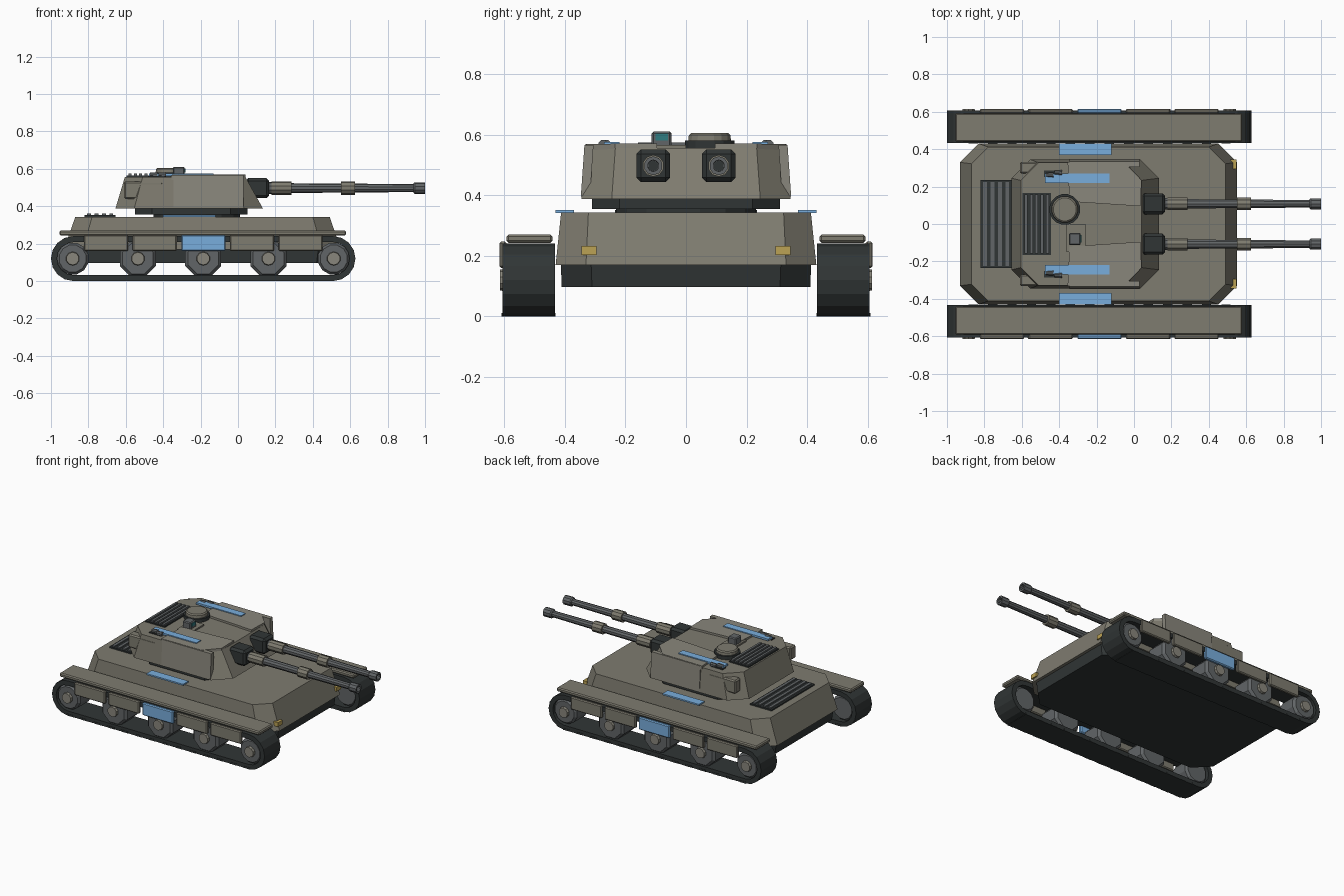
import bpy, bmesh
from math import cos, sin, pi
from mathutils import Vector

if "Cube" in bpy.data.objects:
    bpy.data.objects.remove(bpy.data.objects["Cube"])


def material(name, r, g, b):
    m = bpy.data.materials.new(name)
    m.diffuse_color = (r, g, b, 1)
    m.use_nodes = True
    m.node_tree.nodes["Principled BSDF"].inputs["Base Color"].default_value = m.diffuse_color
    return m


TAN = material("tan_armour", 0.21, 0.2, 0.16)
LIGHT = material("light_armour", 0.25, 0.24, 0.2)
DARK = material("dark_rubber", 0.03, 0.036, 0.036)
METAL = material("gun_metal", 0.12, 0.13, 0.135)
BLUE = material("blue_marking", 0.19, 0.42, 0.72)
AMBER = material("amber_lamp", 0.5, 0.36, 0.09)
TEAL = material("teal_glass", 0.03, 0.2, 0.22)


def loft(name, rings, mat, closed=False):
    """Skin equal-sized rings of points; cap the ends unless closed on itself."""
    bm = bmesh.new()
    vs = [[bm.verts.new(p) for p in ring] for ring in rings]
    n = len(vs[0])
    pairs = list(zip(vs, vs[1:])) + ([(vs[-1], vs[0])] if closed else [])
    for a, b in pairs:
        for i in range(n):
            j = (i + 1) % n
            bm.faces.new((a[i], a[j], b[j], b[i]))
    if not closed:
        bm.faces.new(vs[0])
        bm.faces.new(vs[-1])
    bmesh.ops.recalc_face_normals(bm, faces=bm.faces)
    me = bpy.data.meshes.new(name)
    bm.to_mesh(me)
    bm.free()
    me.materials.append(mat)
    ob = bpy.data.objects.new(name, me)
    bpy.context.collection.objects.link(ob)
    return ob


def box(name, x, y, z, mat, bevel=0.0):
    """Box from (min, max) ranges."""
    ring = lambda h: [(x[0], y[0], h), (x[1], y[0], h), (x[1], y[1], h), (x[0], y[1], h)]
    ob = loft(name, [ring(z[0]), ring(z[1])], mat)
    if bevel:
        mod = ob.modifiers.new("bevel", "BEVEL")
        mod.width, mod.segments = bevel, 1
    return ob


def lathe(name, centre, axis, steps, mat, n=12):
    """Turned part: steps are (distance along axis, radius)."""
    rings = []
    for d, r in steps:
        ring = []
        for i in range(n):
            a = 2 * pi * (i + 0.5) / n
            u, v = r * cos(a), r * sin(a)
            off = {"x": (d, u, v), "y": (u, d, v), "z": (u, v, d)}[axis]
            ring.append(Vector(centre) + Vector(off))
        rings.append(ring)
    return loft(name, rings, mat)


def octagon(x0, x1, y, c, z):
    """Plan outline with chamfered corners."""
    return [(x0 + c, -y, z), (x1 - c, -y, z), (x1, c - y, z), (x1, y - c, z),
            (x1 - c, y, z), (x0 + c, y, z), (x0, y - c, z), (x0, c - y, z)]


def stadium(y, r):
    """Side outline of a track."""
    right = [(0.508 + r * cos(a), y, 0.12 + r * sin(a)) for a in [-pi / 2 + pi * i / 8 for i in range(9)]]
    left = [(-0.88 + r * cos(a), y, 0.12 + r * sin(a)) for a in [pi / 2 + pi * i / 8 for i in range(9)]]
    return right + left


# Hull
loft("lower_hull", [octagon(-0.9, 0.52, 0.41, 0.1, 0.097), octagon(-0.91, 0.53, 0.413, 0.1, 0.175)], DARK)
loft("upper_hull", [octagon(-0.93, 0.55, 0.43, 0.1, 0.17), octagon(-0.87, 0.49, 0.412, 0.09, 0.343)], TAN)

# Engine deck grille
box("engine_grille_bed", (-0.82, -0.655), (-0.235, 0.235), (0.34, 0.352), DARK)
for i in range(4):
    x = -0.797 + i * 0.04
    box("engine_grille_slat", (x - 0.01, x + 0.01), (-0.225, 0.225), (0.348, 0.36), METAL)

for s in (-1, 1):
    def side(a, b):
        return tuple(sorted((s * a, s * b)))

    # Track belt with pads
    loft("track_belt", [stadium(s * 0.432, 0.12), stadium(s * 0.606, 0.12),
                        stadium(s * 0.606, 0.088), stadium(s * 0.432, 0.088)], DARK, True)
    for i in range(14):
        x = -0.86 + i * 0.104
        box("track_pad", (x - 0.025, x + 0.025), side(0.43, 0.608), (0.0, 0.012), DARK)

    # Road wheels and hubs
    for i in range(5):
        x = -0.884 + i * 0.349
        end = i in (0, 4)
        r = 0.087 if end else 0.104
        lathe("road_wheel", (x, 0, 0.12), "y", [(s * 0.445, r * 0.85), (s * 0.46, r), (s * 0.58, r), (s * 0.597, r * 0.85)],
              METAL, 12 if end else 8)
        lathe("wheel_hub", (x, 0, 0.12), "y", [(s * 0.59, 0.038), (s * 0.614, 0.034)], LIGHT, 10)

    # Fender and side skirts
    box("fender", (-0.955, 0.578), side(0.44, 0.592), (0.243, 0.27), TAN, 0.007)
    for i in range(5):
        x = -0.705 + i * 0.26
        box("side_skirt", (x - 0.118, x + 0.118), side(0.592, 0.616), (0.16, 0.247),
            BLUE if i == 2 else TAN, 0.006)

    # Markings and lamps
    box("hull_stripe", (-0.4, -0.12), side(0.37, 0.43), (0.342, 0.352), BLUE)
    box("roof_stripe", (-0.475, -0.13), side(0.22, 0.27), (0.562, 0.575), BLUE)
    box("headlamp", (0.515, 0.548), side(0.295, 0.345), (0.203, 0.232), AMBER)

    # Turret cheek armour
    low = [(-0.345, 0.12), (0.036, 0.095), (0.04, 0.235), (-0.05, 0.328), (-0.355, 0.332)]
    loft("cheek_plate", [[(x, s * y, 0.54) for x, y in low],
                         [(x, s * y, 0.57 - 0.02 * max(0, y - 0.24)) for x, y in low]], LIGHT)
    sec = lambda x, a, b: [(x, s * (a - 0.03), 0.395), (x, s * a, 0.395), (x, s * b, 0.566), (x, s * (b - 0.03), 0.566)]
    loft("cheek_side", [sec(-0.345, 0.347, 0.335), sec(0.03, 0.347, 0.335), sec(0.045, 0.33, 0.3)][:2], LIGHT)

    # Stowage boxes and smoke launchers
    box("stowage_box", (-0.61, -0.4), side(0.27, 0.332), (0.44, 0.532), TAN, 0.008)
    for i in range(2):
        lathe("smoke_launcher", (-0.47 + i * 0.045, s * (0.262 + i * 0.012), 0.568), "x",
              [(0, 0.012), (0.04, 0.015)], METAL, 8)
    box("launcher_base", (-0.48, -0.39), side(0.25, 0.285), (0.54, 0.562), DARK)

    # Gun: mantlet, barrel with sleeves, muzzle and bore
    c = (0, s * 0.108, 0.497)
    box("gun_mantlet", (0.04, 0.167), side(0.052, 0.164), (0.443, 0.551), DARK, 0.015)
    lathe("barrel_root", c, "x", [(0.16, 0.032), (0.19, 0.032)], METAL, 10)
    lathe("barrel_sleeve", c, "x", [(0.178, 0.036), (0.285, 0.036)], TAN, 10)
    lathe("barrel", c, "x", [(0.28, 0.026), (0.6, 0.024), (0.95, 0.021)], METAL, 10)
    lathe("barrel_collar", c, "x", [(0.55, 0.036), (0.625, 0.036)], TAN, 10)
    lathe("muzzle", c, "x", [(0.938, 0.025), (0.945, 0.031), (1.0, 0.031), (1.0, 0.019), (0.965, 0.018)], METAL, 10)
    lathe("muzzle_bore", c, "x", [(0.96, 0.017), (0.967, 0.017)], DARK, 10)

# Turret
lathe("turret_neck", (-0.22, 0, 0), "z", [(0.335, 0.235), (0.36, 0.235)], DARK, 16)
loft("turret_collar", [octagon(-0.55, 0.05, 0.31, 0.09, 0.355), octagon(-0.55, 0.05, 0.31, 0.09, 0.395)], DARK)
loft("turret_body", [octagon(-0.655, 0.133, 0.345, 0.1, 0.388), octagon(-0.605, 0.04, 0.328, 0.095, 0.556)], TAN)

# Turret rear grille
box("turret_grille_bed", (-0.595, -0.445), (-0.165, 0.165), (0.55, 0.564), DARK)
for i in range(5):
    x = -0.578 + i * 0.029
    box("turret_grille_slat", (x - 0.008, x + 0.008), (-0.158, 0.158), (0.558, 0.574), METAL)

# Commander hatch and sight
lathe("hatch_ring", (-0.37, 0.078, 0), "z", [(0.55, 0.083), (0.58, 0.083)], DARK, 16)
lathe("hatch_lid", (-0.37, 0.078, 0), "z", [(0.575, 0.072), (0.598, 0.07), (0.605, 0.062)], TAN, 16)
box("sight_base", (-0.36, -0.26), (-0.15, 0.0), (0.55, 0.566), TAN)
box("sight_housing", (-0.348, -0.285), (-0.113, -0.048), (0.56, 0.61), METAL, 0.006)
box("sight_glass", (-0.29, -0.282), (-0.1, -0.06), (0.58, 0.603), TEAL)
